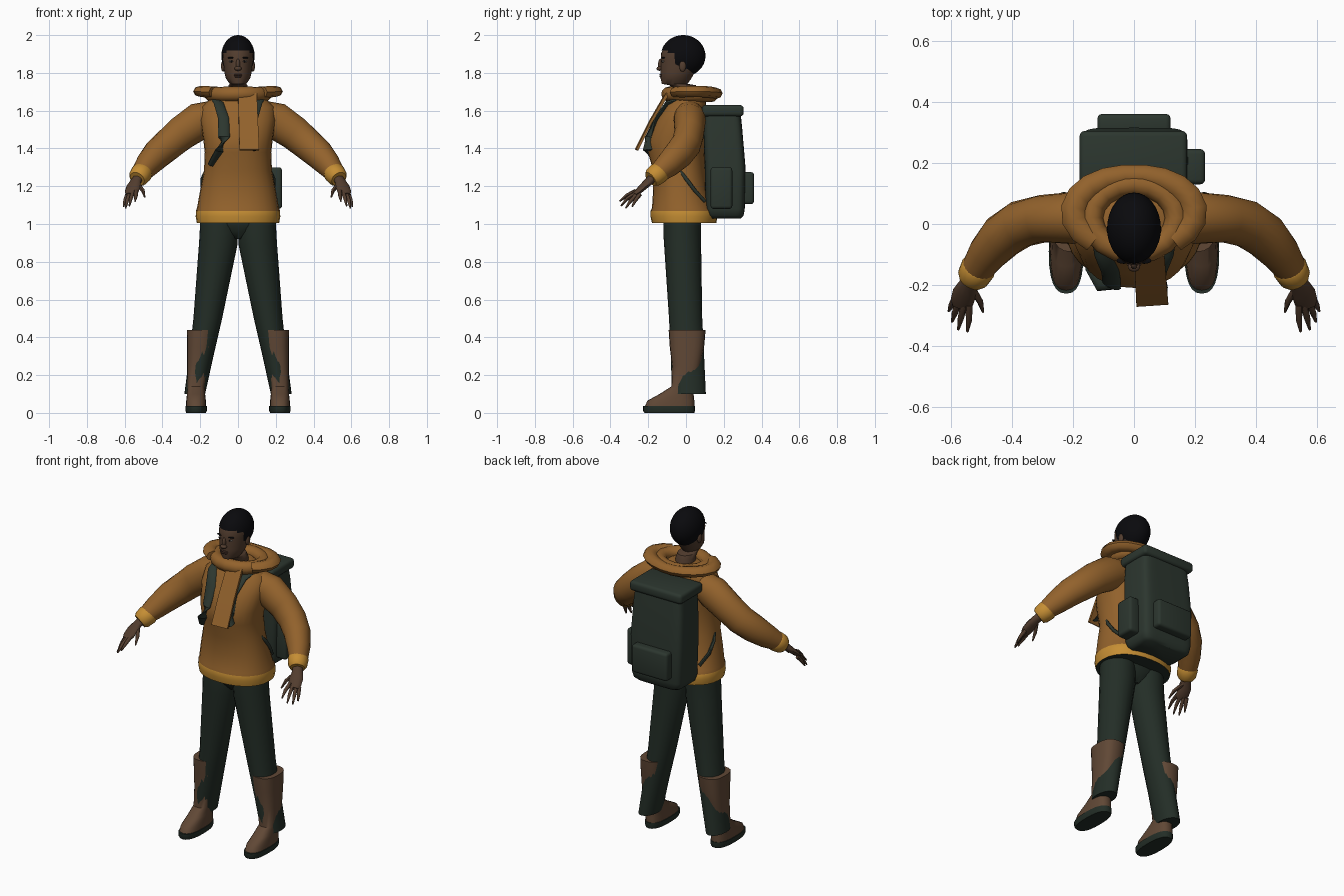
import bpy, bmesh
from math import sin, cos, pi, copysign
from mathutils import Vector, Matrix

cube = bpy.data.objects.get("Cube")
if cube:
    bpy.data.objects.remove(cube, do_unlink=True)

made = []
Z = Vector((0, 0, 1))


def material(name, rgb):
    m = bpy.data.materials.new(name)
    m.use_nodes = True
    m.diffuse_color = (*rgb, 1)
    m.node_tree.nodes["Principled BSDF"].inputs["Base Color"].default_value = (*rgb, 1)
    return m


skin = material("brown skin", (.086, .047, .028))
lips = material("dark lips", (.06, .03, .021))
black = material("black hair", (.003, .003, .004))
eye_white = material("eye white", (.25, .22, .19))
orange = material("orange jacket", (.29, .122, .025))
yellow = material("yellow trim", (.56, .27, .034))
trouser_green = material("trouser green", (.017, .027, .02))
pack_green = material("pack green", (.025, .037, .028))
leather = material("boot leather", (.117, .064, .036))


def finish(name, bm, *mats):
    bmesh.ops.recalc_face_normals(bm, faces=bm.faces[:])
    mesh = bpy.data.meshes.new(name)
    bm.to_mesh(mesh)
    bm.free()
    for m in mats:
        mesh.materials.append(m)
    ob = bpy.data.objects.new(name, mesh)
    bpy.context.collection.objects.link(ob)
    made.append(ob)
    return ob


def loft(name, rings, mat, n=20, power=1.0, phase=0.0, closed=False):
    """Skin a list of (centre, u axis, v axis) cross-sections."""
    bm = bmesh.new()
    rows = []
    for c, u, v in rings:
        row = []
        for i in range(n):
            a = 2 * pi * i / n + phase
            p = copysign(abs(cos(a)) ** power, cos(a))
            q = copysign(abs(sin(a)) ** power, sin(a))
            row.append(bm.verts.new(c + u * p + v * q))
        rows.append(row)
    pairs = list(zip(rows, rows[1:]))
    if closed:
        pairs.append((rows[-1], rows[0]))
    else:
        bm.faces.new(rows[0])
        bm.faces.new(rows[-1])
    for r, s in pairs:
        for i in range(n):
            j = (i + 1) % n
            bm.faces.new((r[i], r[j], s[j], s[i]))
    return finish(name, bm, mat)


def stack(name, rings, mat, **kw):
    """Horizontal sections given as (x, y, z, x radius, y radius)."""
    return loft(name, [(Vector(r[:3]), Vector((r[3], 0, 0)), Vector((0, r[4], 0)))
                       for r in rings], mat, **kw)


def tube(name, pts, mat, closed=False, **kw):
    """Sections across a path of (x, y, z, half width, half thickness)."""
    pos = [Vector(p[:3]) for p in pts]
    rings = []
    last = len(pts) - 1
    for i, p in enumerate(pts):
        if closed:
            t = pos[(i + 1) % len(pos)] - pos[i - 1]
        else:
            t = pos[min(i + 1, last)] - pos[max(i - 1, 0)]
        t.normalize()
        u = t.cross(Z).normalized()
        rings.append((pos[i], u * p[3], u.cross(t) * p[-1]))
    return loft(name, rings, mat, closed=closed, **kw)


def ball(name, centre, size, mat, drop=None, segs=16):
    bm = bmesh.new()
    bmesh.ops.create_uvsphere(bm, u_segments=segs, v_segments=segs * 3 // 4, radius=1,
                              matrix=Matrix.LocRotScale(Vector(centre), None, Vector(size)))
    if drop:
        gone = [f for f in bm.faces if drop(f.calc_center_median())]
        bmesh.ops.delete(bm, geom=gone, context='FACES')
    return finish(name, bm, mat)


def box(name, lo, hi, mat, bevel):
    lo, hi = Vector(lo), Vector(hi)
    bm = bmesh.new()
    bmesh.ops.create_cube(bm, size=1, matrix=Matrix.LocRotScale((lo + hi) / 2, None, hi - lo))
    bmesh.ops.bevel(bm, geom=bm.edges[:], offset=bevel, segments=3, profile=.5, affect='EDGES')
    return finish(name, bm, mat)


def flip(pts, s):
    return [(p[0] * s, *p[1:]) for p in pts]


# Jacket body, with the hem band coloured by height
jacket = stack("jacket", [
    (0, -.01, 1.005, .218, .17), (0, -.01, 1.04, .224, .178), (0, -.012, 1.07, .222, .175),
    (0, -.015, 1.085, .217, .165), (0, -.028, 1.18, .2, .146), (0, -.035, 1.28, .18, .138),
    (0, -.052, 1.38, .176, .15), (0, -.052, 1.45, .184, .157), (0, -.03, 1.55, .2, .132),
    (0, -.005, 1.62, .195, .112), (0, .005, 1.66, .15, .1), (0, .01, 1.69, .08, .08)],
    orange, n=28, power=.9)
for m in (yellow, trouser_green):
    jacket.data.materials.append(m)
for f in jacket.data.polygons:
    if f.center.z < 1.077:
        f.material_index = 2 if abs(f.normal.z) > .9 else 1

# Hood lying open around the shoulders, with a rolled collar
hood, roll = [], []
for i in range(16):
    a = (pi + 1.7) * i / 15 - .85
    lobe = abs(cos(a))
    hood.append((.197 * cos(a), .038 + .122 * sin(a), 1.69 + .012 * lobe,
                 .034 + .009 * lobe, .03))
    b = 2 * pi * i / 16
    roll.append((.14 * cos(b), .02 + .112 * sin(b), 1.686 - .002 * sin(b), .039))
tube("hood", hood, orange, n=8)
tube("collar_roll", roll, orange, closed=True, n=12)

# Hanging scarf end
tube("scarf_end", [(.05, -.1, 1.69, .07, .012), (.055, -.188, 1.54, .072, .01),
                   (.06, -.262, 1.392, .074, .009)], orange, n=4, phase=pi / 4)

# Head and neck
stack("head", [
    (0, .01, 1.62, .058, .062), (0, .002, 1.71, .054, .06), (0, -.018, 1.735, .05, .07),
    (0, -.06, 1.742, .044, .068), (0, -.053, 1.77, .064, .081), (0, -.045, 1.80, .072, .09),
    (0, -.03, 1.84, .076, .105), (0, -.027, 1.87, .08, .107), (0, -.025, 1.905, .081, .106),
    (0, -.02, 1.93, .077, .1), (0, -.018, 1.96, .058, .08), (0, -.015, 1.985, .02, .03)],
    skin, n=28)
ball("hair", (0, -.015, 1.89), (.088, .118, .11), black, segs=32,
     drop=lambda c: c.y < -.05 and c.z < 1.905 or c.y < -.09 and c.z < 1.92)
ball("nose_tip", (0, -.14, 1.823), (.02, .016, .012), skin)
ball("nose_bridge", (0, -.134, 1.845), (.011, .014, .03), skin)
ball("upper_lip", (0, -.132, 1.79), (.024, .009, .005), lips)
ball("lower_lip", (0, -.131, 1.78), (.02, .009, .006), lips)

# Backpack
stack("backpack", [
    (0, .21, 1.03, .14, .08), (0, .208, 1.045, .16, .097), (0, .207, 1.08, .17, .104),
    (0, .207, 1.3, .176, .108), (0, .195, 1.5, .168, .103), (0, .19, 1.6, .158, .098)],
    pack_green, n=40, power=.3)
box("backpack_lid", (-.178, .085, 1.57), (.174, .305, 1.63), pack_green, .018)
box("back_pocket", (-.12, .29, 1.105), (.12, .36, 1.275), pack_green, .016)
box("side_pocket", (.16, .13, 1.08), (.233, .245, 1.3), pack_green, .016)

# Pelvis
stack("trouser_seat", [(0, -.02, .92, .03, .05), (0, -.02, .96, .13, .08),
                       (0, -.02, 1.0, .18, .095), (0, -.02, 1.04, .19, .1)], trouser_green)

# Shoulder strap path; the left one stops behind the scarf
strap = [(.125, .03, 1.675, .026, .012), (.102, -.098, 1.64, .028, .012),
         (.076, -.153, 1.56, .031, .013), (.074, -.198, 1.46, .034, .013),
         (.094, -.192, 1.39, .038, .014), (.14, -.135, 1.315, .024, .014)]

# Paired parts
for s, side in ((1, "left"), (-1, "right")):
    # Face
    ball(side + "_ear", (s * .079, -.018, 1.836), (.011, .018, .03), skin)
    ball(side + "_eye", (s * .034, -.121, 1.861), (.014, .008, .005), eye_white)
    ball(side + "_iris", (s * .034, -.1255, 1.861), (.006, .005, .005), black)
    ball(side + "_brow", (s * .036, -.12, 1.88), (.021, .01, .004), black)

    # Sleeve and cuff
    tube(side + "_sleeve", flip([
        (.13, .015, 1.575, .08), (.2, .02, 1.548, .085, .098), (.3, .017, 1.48, .078, .091),
        (.37, .0, 1.42, .078, .085), (.43, -.04, 1.368, .075, .08),
        (.48, -.097, 1.312, .064, .068), (.515, -.15, 1.268, .052)], s), orange)
    tube(side + "_cuff", flip([
        (.506, -.137, 1.278, .054), (.51, -.145, 1.27, .058), (.527, -.175, 1.247, .053),
        (.534, -.187, 1.238, .042)], s), yellow)

    # Hand
    tube(side + "_palm", flip([
        (.525, -.17, 1.25, .027, .025), (.543, -.2, 1.222, .031, .021),
        (.555, -.227, 1.197, .039, .018), (.563, -.255, 1.17, .038, .015),
        (.567, -.272, 1.157, .028, .01)], s), skin, n=12)
    fingers = {
        "index": ((.54, -.265, 1.175), (.54, -.315, 1.15), (.545, -.352, 1.12)),
        "middle": ((.557, -.265, 1.165), (.567, -.31, 1.135), (.575, -.345, 1.095)),
        "ring": ((.574, -.257, 1.16), (.587, -.293, 1.123), (.595, -.32, 1.083)),
        "little": ((.585, -.243, 1.158), (.598, -.268, 1.125), (.606, -.285, 1.092)),
        "thumb": ((.53, -.21, 1.21), (.503, -.255, 1.177), (.494, -.288, 1.142))}
    for finger, joints in fingers.items():
        path = [(*j, r) for j, r in zip(joints, (.012, .01, .004))]
        tube(f"{side}_{finger}_finger", flip(path, s), skin, n=8)

    # Shoulder strap and lower strap
    tube(side + "_shoulder_strap", flip(strap[:5] if s > 0 else strap, s), pack_green, n=12)
    tube(side + "_lower_strap", flip([
        (.172, -.03, 1.28, .008), (.189, .0, 1.24, .01), (.187, .045, 1.18, .01),
        (.16, .1, 1.12, .009)], s), pack_green, n=8)

    # Trouser leg
    stack(side + "_trouser_leg", flip([
        (.1, -.02, 1.04, .1, .1), (.102, -.02, .95, .101, .1), (.105, -.018, .89, .102, .098),
        (.16, -.002, .5, .076, .088), (.194, .008, .3, .064, .088),
        (.229, .015, .1, .055, .09)], s), trouser_green, n=20)

    # Boot and sole
    stack(side + "_boot", flip([
        (.222, -.088, .03, .053, .132), (.222, -.08, .065, .052, .124),
        (.222, -.05, .1, .048, .09), (.222, -.015, .14, .046, .062),
        (.212, .002, .25, .058, .076), (.202, .005, .35, .068, .091),
        (.196, .006, .44, .075, .098)], s), leather, n=20, power=.75)
    stack(side + "_sole", flip([
        (.222, -.088, 0, .052, .132), (.222, -.09, .012, .057, .138),
        (.222, -.09, .036, .057, .138)], s), trouser_green, n=24, power=.8)

# Smooth shading with sharp creases kept
bpy.ops.object.select_all(action='DESELECT')
for ob in made:
    ob.select_set(True)
bpy.context.view_layer.objects.active = jacket
bpy.ops.object.shade_smooth_by_angle(angle=pi / 4)
